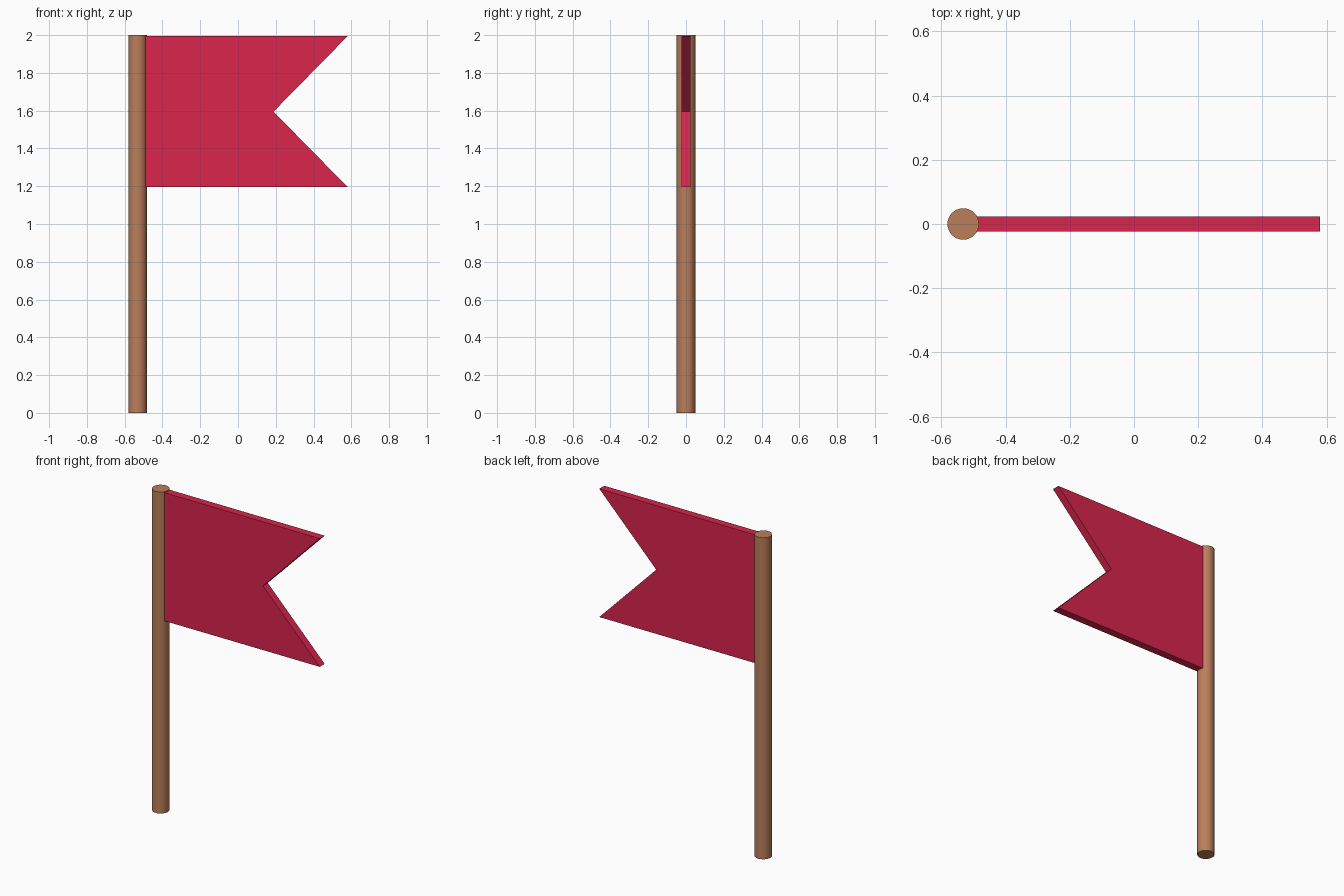
import bpy, bmesh

if "Cube" in bpy.data.objects:
    bpy.data.objects.remove(bpy.data.objects["Cube"])


def material(name, rgb):
    m = bpy.data.materials.new(name)
    m.diffuse_color = (*rgb, 1.0)
    m.use_nodes = True
    m.node_tree.nodes["Principled BSDF"].inputs["Base Color"].default_value = m.diffuse_color
    return m


POLE_X, POLE_R = -0.532, 0.049

# Round wooden pole
bpy.ops.mesh.primitive_cylinder_add(vertices=32, radius=POLE_R, depth=2.0,
                                    location=(POLE_X, 0, 1.0))
pole = bpy.context.object
pole.name = "pole"
pole.data.materials.append(material("brown wood", (0.50, 0.21, 0.105)))
bpy.ops.object.shade_smooth_by_angle()

# Swallowtail flag: side profile extruded through its thickness
profile = [(POLE_X, 1.196), (0.58, 1.196), (0.188, 1.595), (0.58, 1.994), (POLE_X, 1.994)]
thickness = 0.048
bm = bmesh.new()
face = bm.faces.new([bm.verts.new((x, -thickness / 2, z)) for x, z in profile])
extruded = bmesh.ops.extrude_face_region(bm, geom=[face])["geom"]
bmesh.ops.translate(bm, vec=(0, thickness, 0),
                    verts=[g for g in extruded if isinstance(g, bmesh.types.BMVert)])
bmesh.ops.recalc_face_normals(bm, faces=bm.faces)
mesh = bpy.data.meshes.new("flag")
bm.to_mesh(mesh)
bm.free()
mesh.materials.append(material("crimson cloth", (0.70, 0.018, 0.073)))
flag = bpy.data.objects.new("flag", mesh)
bpy.context.collection.objects.link(flag)
